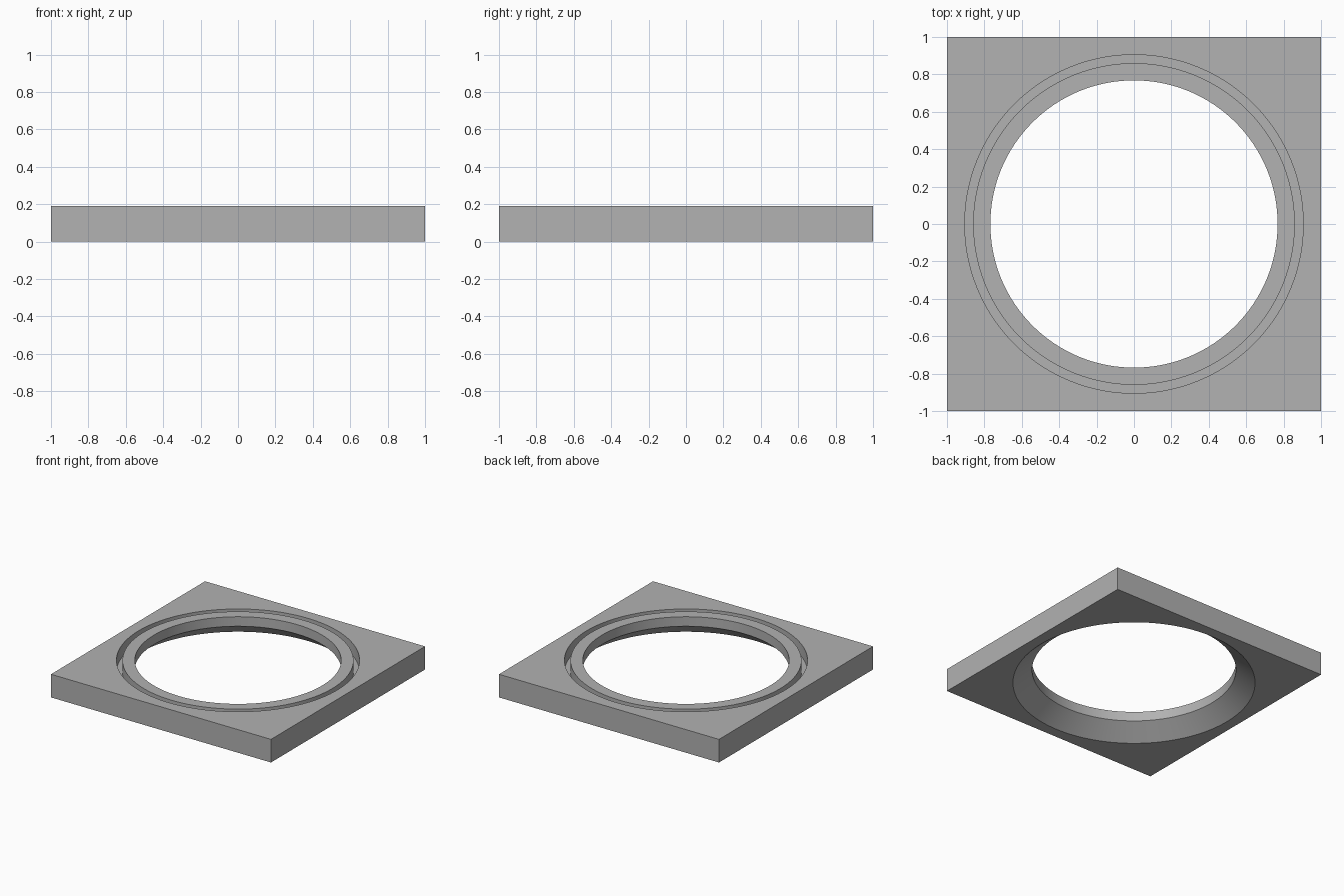
import bpy, bmesh, math

if "Cube" in bpy.data.objects:
    bpy.data.objects.remove(bpy.data.objects["Cube"])

SEGMENTS = 128          # multiple of 8, so the square loops hit their corners
HALF, TOP = 1.0, 0.19   # plate half width and thickness
HOLE, GROOVE_IN, GROOVE_OUT, FLARE = 0.768, 0.86, 0.905, 0.912
GROOVE_FLOOR, FLARE_TOP = 0.09, 0.112

grey = bpy.data.materials.new("grey")
grey.diffuse_color = (0.445, 0.445, 0.445, 1)
grey.use_nodes = True
grey.node_tree.nodes["Principled BSDF"].inputs["Base Color"].default_value = grey.diffuse_color


def loop(bm, size, z, square=False):
    """A closed ring of vertices, either round or pushed out to a square."""
    ring = []
    for i in range(SEGMENTS):
        a = 2 * math.pi * i / SEGMENTS
        c, s = math.cos(a), math.sin(a)
        r = size / max(abs(c), abs(s)) if square else size
        ring.append(bm.verts.new((r * c, r * s, z)))
    return ring


bm = bmesh.new()
# Cross-section: square rim, top with ring groove, bore, flared underside
rings = [
    loop(bm, HALF, 0, True),
    loop(bm, HALF, TOP, True),
    loop(bm, GROOVE_OUT, TOP),
    loop(bm, GROOVE_OUT, GROOVE_FLOOR),
    loop(bm, GROOVE_IN, GROOVE_FLOOR),
    loop(bm, GROOVE_IN, TOP),
    loop(bm, HOLE, TOP),
    loop(bm, HOLE, FLARE_TOP),
    loop(bm, FLARE, 0),
]
for k, low in enumerate(rings):
    high = rings[(k + 1) % len(rings)]
    for i in range(SEGMENTS):
        j = (i + 1) % SEGMENTS
        bm.faces.new((low[i], low[j], high[j], high[i]))
bmesh.ops.recalc_face_normals(bm, faces=bm.faces)

mesh = bpy.data.meshes.new("grooved_plate")
bm.to_mesh(mesh)
bm.free()
mesh.materials.append(grey)
plate = bpy.data.objects.new("grooved_plate", mesh)
bpy.context.collection.objects.link(plate)

# Smooth round walls, crisp edges
bpy.context.view_layer.objects.active = plate
plate.select_set(True)
bpy.ops.object.shade_smooth_by_angle(angle=math.radians(30))
